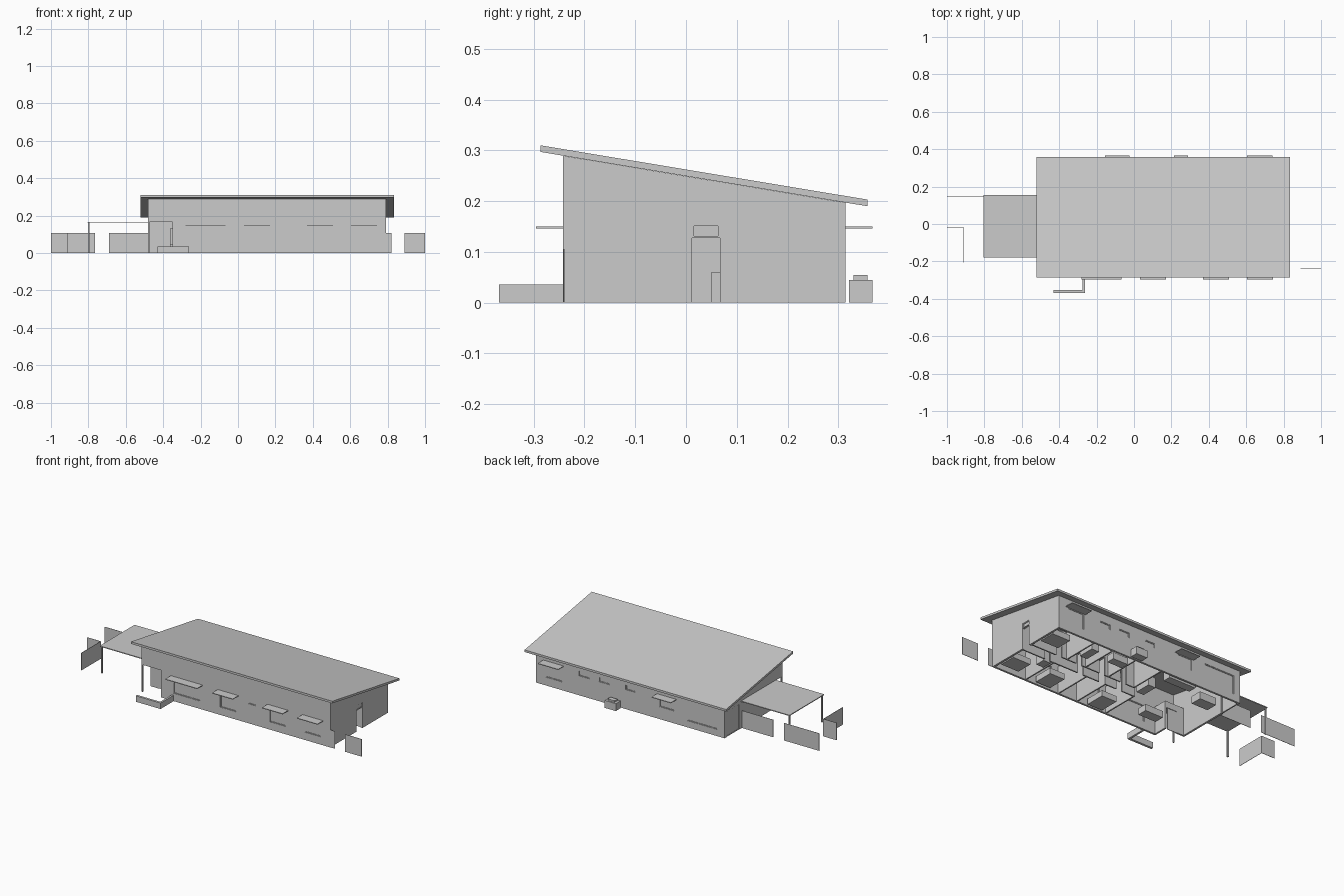
import bpy, bmesh

if "Cube" in bpy.data.objects:
    bpy.data.objects.remove(bpy.data.objects["Cube"])

def mesh_obj(name, bm):
    bmesh.ops.recalc_face_normals(bm, faces=bm.faces)
    me = bpy.data.meshes.new(name)
    bm.to_mesh(me)
    bm.free()
    ob = bpy.data.objects.new(name, me)
    bpy.context.collection.objects.link(ob)
    return ob

def box(name, x, y, z):
    """Box from (min, max) ranges."""
    bm = bmesh.new()
    bmesh.ops.create_cube(bm, size=1)
    for v in bm.verts:
        v.co = [(a[0] + a[1]) / 2 + c * (a[1] - a[0]) for c, a in zip(v.co, (x, y, z))]
    return mesh_obj(name, bm)

def prism(name, profile, x0, x1):
    """Extrude a y-z profile along x."""
    bm = bmesh.new()
    f = bm.faces.new([bm.verts.new((x0, y, z)) for y, z in profile])
    r = bmesh.ops.extrude_face_region(bm, geom=[f])
    bmesh.ops.translate(bm, vec=(x1 - x0, 0, 0),
                        verts=[v for v in r["geom"] if isinstance(v, bmesh.types.BMVert)])
    return mesh_obj(name, bm)

def cut(ob, cutter):
    cutter.hide_render = True
    m = ob.modifiers.new("cut", 'BOOLEAN')
    m.operation, m.solver, m.object = 'DIFFERENCE', 'EXACT', cutter
    bpy.context.view_layer.objects.active = ob
    bpy.ops.object.modifier_apply(modifier=m.name)
    bpy.data.objects.remove(cutter)

X0, X1, Y0, Y1, T = -0.48, 0.79, -0.242, 0.314, 0.012

# Sloped roof slab
prism("roof", [(-0.287, 0.297), (0.358, 0.190), (0.358, 0.203), (-0.287, 0.310)], -0.52, 0.835)

# Outer walls: sloped prism, hollowed, with the entry corner removed
walls = prism("outer_walls", [(Y0, 0), (Y1, 0), (Y1, 0.197), (Y0, 0.2893)], X0, X1)
cut(walls, box("hollow", (X0 + T, X1 - T), (Y0 + T, Y1 - T), (-0.1, 0.5)))
cut(walls, box("entry_cut", (-0.6, -0.35), (-0.3, -0.155), (-0.1, 0.165)))

def frame_pane(name, x, y, z, axis):
    """Cut an opening, then fill it with frame bars and a thin pane."""
    rng = [x, y, z]
    big = list(rng)
    mid = sum(rng[axis]) / 2
    big[axis] = (mid - 0.02, mid + 0.02)
    if z[0] <= 0:
        big[2] = (-0.05, z[1])
    cut(walls, box("opening", *big))
    side, w = 1 - axis, 0.004
    pane = list(rng)
    pane[axis] = (mid - 0.001, mid + 0.001)
    box(name + "_pane", *pane)
    depth = (mid - 0.004, mid + 0.004)
    for k, (lo, hi) in ((side, rng[side]), (2, z)):
        for a in (lo, hi - w):
            bar = list(rng)
            bar[axis], bar[k] = depth, (a, a + w)
            box(name + "_frame", *bar)

FY, BY = (Y0, Y0 + T), (Y1 - T, Y1)

# Front windows with flat hoods
for x0, x1 in ((-0.265, -0.085), (0.05, 0.155), (0.385, 0.49), (0.62, 0.725)):
    frame_pane("front_window", (x0, x1), FY, (0.047, 0.147), 1)
    box("front_hood", (x0 - 0.017, x1 + 0.017), (-0.296, Y0), (0.146, 0.150))
frame_pane("front_small_window", (0.24, 0.29), FY, (0.118, 0.145), 1)

# Back windows
for x0, x1, z0 in ((-0.143, -0.04, 0.075), (0.615, 0.725, 0.05)):
    frame_pane("back_window", (x0, x1), BY, (z0, 0.147), 1)
    box("back_hood", (x0 - 0.012, x1 + 0.015), (Y1, 0.367), (0.146, 0.150))
for xc in (0.151, 0.331, 0.464):
    frame_pane("back_small_window", (xc - 0.035, xc + 0.035), BY, (0.118, 0.147), 1)
frame_pane("back_large_window", (-0.435, -0.23), BY, (0.04, 0.155), 1)

# Side openings: corridor doorway with transom, and left glazed door
cut(walls, box("doorway", (X1 - 0.05, X1 + 0.05), (0.012, 0.067), (-0.05, 0.127)))
frame_pane("right_transom", (X1 - T, X1), (0.012, 0.067), (0.1275, 0.155), 0)
frame_pane("left_glazed_door", (X0, X0 + T), (0.17, 0.295), (0.0, 0.155), 0)

# Recessed entry: inner walls, ceiling, door leaf and corner post
box("entry_back_wall", (X0, -0.42), (-0.155, -0.145), (0, 0.165))
box("entry_door", (-0.42, -0.36), (-0.152, -0.148), (0, 0.13))
box("entry_lintel", (-0.42, -0.35), (-0.155, -0.145), (0.13, 0.165))
box("entry_side_wall", (-0.35, -0.34), (Y0 + T, -0.145), (0, 0.165))
box("entry_ceiling", (X0, -0.34), (Y0 + T, -0.145), (0.165, 0.168))
box("entry_post", (-0.48, -0.472), (-0.242, -0.234), (0, 0.165))

# Carport
box("carport_roof", (-0.805, X0), (-0.178, 0.156), (0.162, 0.167))
for y in (-0.172, 0.142):
    box("carport_post", (-0.801, -0.793), (y, y + 0.008), (0, 0.162))

# Thin fence panels
H, E = (0, 0.106), 0.001
for x0, x1, y in ((-1, -0.765, 0.148), (-0.69, X0, 0.148), (-1, -0.91, -0.02),
                  (X1, 0.82, -0.24), (0.89, 1.0, -0.24)):
    box("fence_panel", (x0, x1), (y - E, y + E), H)
box("fence_return", (-0.91 - E, -0.91 + E), (-0.205, -0.02), H)

# Low L-shaped garden wall
box("garden_wall_front", (-0.43, -0.263), (-0.368, -0.354), (0, 0.036))
box("garden_wall_side", (-0.275, -0.263), (-0.354, Y0), (0, 0.036))

# Utility box behind the house
box("utility_box", (0.215, 0.29), (0.321, 0.367), (0, 0.045))
box("utility_box_lid", (0.23, 0.275), (0.33, 0.358), (0.045, 0.055))

# Inner partitions: corridor walls with door gaps, then room dividers
PH = (0, 0.165)
for y, spans in ((0.0, ((0.0, 0.09), (0.13, 0.21), (0.25, 0.36), (0.4, 0.59), (0.63, X1 - T))),
                 (0.072, ((0.06, 0.12), (0.16, 0.27), (0.31, 0.43), (0.47, 0.57), (0.61, X1 - T)))):
    for s in spans:
        box("corridor_wall", s, (y, y + 0.008), PH)
for x in (0.0, 0.2, 0.33, 0.56):
    box("front_divider", (x, x + 0.008), (Y0 + T, 0.0), PH)
for x in (0.06, 0.24, 0.4, 0.53):
    box("back_divider", (x, x + 0.008), (0.08, Y1 - T), PH)

# Furniture as low blocks: centre x, y, width, depth, height
for name, x, y, w, d, h in (("bed", 0.71, -0.14, 0.12, 0.10, 0.035), ("bed", 0.71, 0.19, 0.12, 0.10, 0.035),
                            ("bed", 0.457, -0.155, 0.10, 0.12, 0.035), ("bed", 0.09, -0.16, 0.10, 0.12, 0.035),
                            ("wardrobe", 0.6, -0.04, 0.05, 0.06, 0.12), ("basin", 0.48, 0.2, 0.05, 0.10, 0.05),
                            ("bath", 0.3, 0.22, 0.10, 0.05, 0.04), ("sofa", -0.2, -0.10, 0.12, 0.06, 0.04),
                            ("counter", -0.1, 0.26, 0.18, 0.05, 0.06), ("island", 0.0, 0.1, 0.05, 0.10, 0.06),
                            ("dining_table", -0.337, 0.18, 0.11, 0.07, 0.045)):
    box(name, (x - w / 2, x + w / 2), (y - d / 2, y + d / 2), (0, h))
